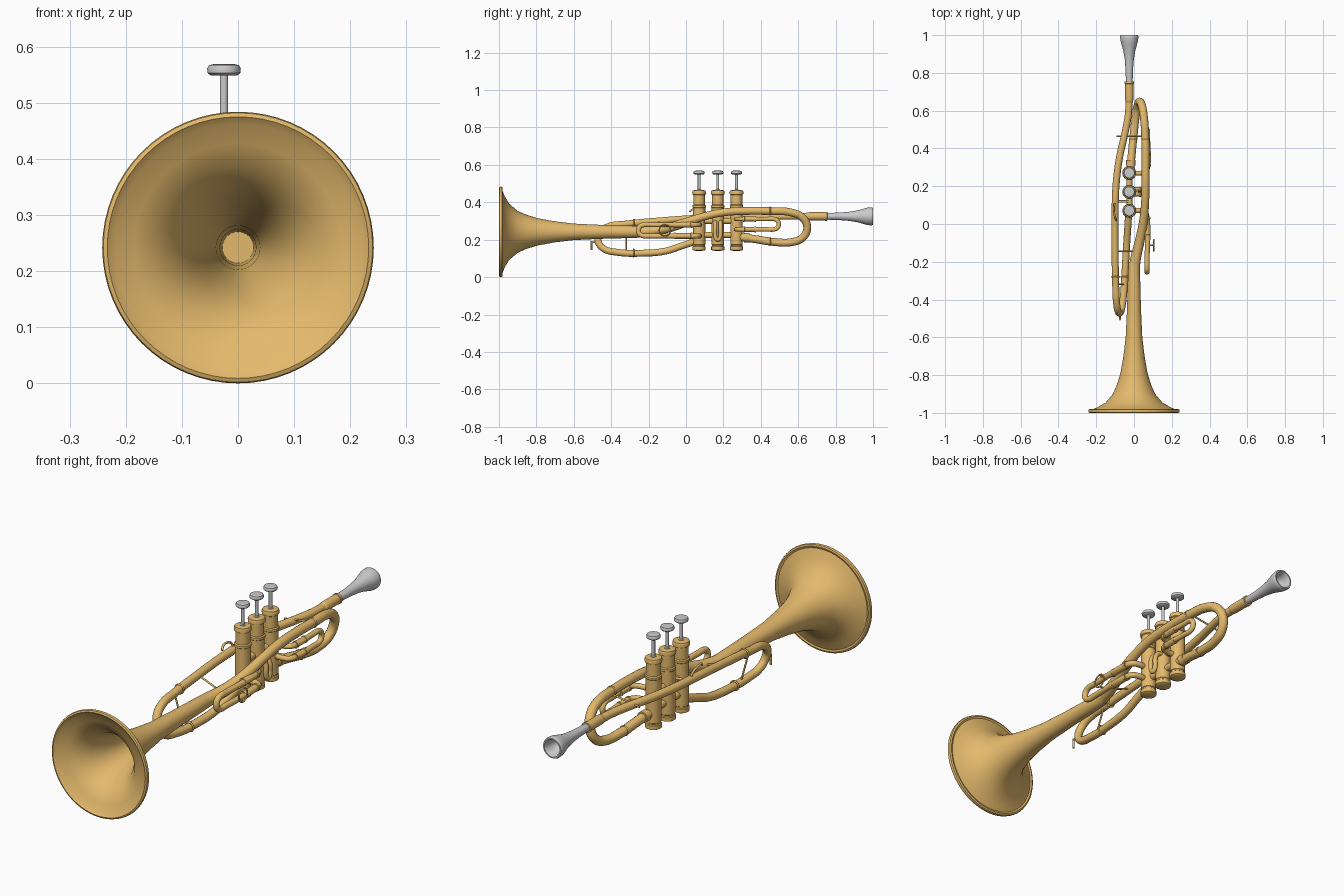
import bpy, bmesh, math
from mathutils import Vector

brass = bpy.data.materials.new("brass")
brass.diffuse_color = (0.78, 0.49, 0.15, 1)


def finish(ob, mat, angle=40):
    if mat:
        ob.data.materials.append(mat)
    bpy.ops.object.select_all(action='DESELECT')
    ob.select_set(True)
    bpy.context.view_layer.objects.active = ob
    if ob.type == 'CURVE':
        bpy.ops.object.convert(target='MESH')
    bpy.ops.object.shade_smooth_by_angle(angle=math.radians(angle))
    return ob


def lathe(name, profile, origin, axis, mat=brass, seg=32):
    """Revolve (radius, distance) pairs around the y or z axis."""
    bm = bmesh.new()
    rings = []
    for r, d in profile:
        ring = []
        for i in range(seg):
            a = 2 * math.pi * i / seg
            c, s = r * math.cos(a), r * math.sin(a)
            p = Vector((c, d, s)) if axis == 'y' else Vector((c, s, d))
            ring.append(bm.verts.new(p + Vector(origin)))
        rings.append(ring)
    for a, b in zip(rings, rings[1:]):
        for i in range(seg):
            j = (i + 1) % seg
            bm.faces.new((a[i], a[j], b[j], b[i]))
    bmesh.ops.remove_doubles(bm, verts=bm.verts, dist=1e-5)
    bmesh.ops.recalc_face_normals(bm, faces=bm.faces)
    me = bpy.data.meshes.new(name)
    bm.to_mesh(me)
    bm.free()
    ob = bpy.data.objects.new(name, me)
    bpy.context.collection.objects.link(ob)
    return finish(ob, mat)


def tube(name, pts, r, smooth=True, mat=brass):
    """Sweep a round pipe along points; a 4th value scales the radius."""
    cu = bpy.data.curves.new(name, 'CURVE')
    cu.dimensions = '3D'
    cu.bevel_depth, cu.bevel_resolution = r, 5
    cu.use_fill_caps, cu.resolution_u = True, 8
    sp = cu.splines.new('BEZIER')
    sp.bezier_points.add(len(pts) - 1)
    for b, p in zip(sp.bezier_points, pts):
        b.co = p[:3]
        b.radius = p[3] if len(p) > 3 else 1
    for b in sp.bezier_points:
        b.handle_left_type = b.handle_right_type = 'AUTO' if smooth else 'VECTOR'
    ob = bpy.data.objects.new(name, cu)
    bpy.context.collection.objects.link(ob)
    return finish(ob, mat)


def ring(name, loc, major, minor, rot=(0, 0, 0), mat=brass):
    bpy.ops.mesh.primitive_torus_add(location=loc, rotation=rot, major_radius=major,
                                     minor_radius=minor, major_segments=32, minor_segments=10)
    ob = bpy.context.object
    ob.name = name
    return finish(ob, mat)


# bell: flared thin shell with a rolled lip
outer = [(0.029, -0.2), (0.033, -0.3), (0.037, -0.45), (0.044, -0.6), (0.056, -0.7),
         (0.072, -0.79), (0.09, -0.85), (0.112, -0.9), (0.15, -0.945), (0.19, -0.969),
         (0.225, -0.983)]
lip = [(0.233, -0.98), (0.24, -0.983), (0.242, -0.99), (0.24, -0.997), (0.233, -1.0)]
inner = [(max(r - 0.005, 0.01), y - (0.006 if r > 0.14 else 0.002)) for r, y in reversed(outer)]
lathe("bell", outer + lip + inner, (0, 0, 0.242), 'y', seg=64)

# bell tail and rear bow, ending in the third valve
tube("bell_tail_pipe", [
    (0, -0.3, 0.242, 1.42), (0.006, -0.2, 0.246, 1.35), (0.028, -0.1, 0.262, 1.22),
    (0.048, 0, 0.293, 1.12), (0.058, 0.1, 0.325), (0.061, 0.2, 0.346), (0.061, 0.3, 0.353),
    (0.06, 0.45, 0.353), (0.053, 0.56, 0.346), (0.043, 0.623, 0.318), (0.03, 0.648, 0.265),
    (0.018, 0.625, 0.212), (0.009, 0.57, 0.188), (-0.002, 0.47, 0.188),
    (-0.012, 0.37, 0.203), (-0.02, 0.28, 0.215)], 0.021)
lathe("rear_bow_collar", [(0.018, 0), (0.025, 0), (0.025, 0.03), (0.018, 0.03)],
      (-0.017, 0.31, 0.211), 'y')

# lead pipe, front tuning bow and return into the first valve
tube("lead_pipe", [
    (-0.025, 0.68, 0.325), (-0.03, 0.58, 0.325), (-0.048, 0.48, 0.325), (-0.075, 0.36, 0.324),
    (-0.093, 0.23, 0.321), (-0.1, 0.08, 0.316), (-0.1, -0.15, 0.3), (-0.097, -0.32, 0.284),
    (-0.092, -0.42, 0.268), (-0.084, -0.463, 0.235), (-0.073, -0.47, 0.192),
    (-0.064, -0.44, 0.152), (-0.055, -0.37, 0.133), (-0.046, -0.23, 0.128),
    (-0.039, -0.11, 0.139), (-0.033, -0.02, 0.168), (-0.028, 0.06, 0.195)], 0.0185)
lathe("mouthpiece_receiver", [(0.015, 0.64), (0.02, 0.645), (0.022, 0.66), (0.022, 0.742),
                              (0.024, 0.744), (0.024, 0.755), (0.015, 0.756)],
      (-0.025, 0, 0.325), 'y')

# mouthpiece with hollow cup
lathe("mouthpiece", [
    (0, 0.73), (0.017, 0.73), (0.02, 0.82), (0.024, 0.87), (0.031, 0.915), (0.041, 0.95),
    (0.046, 0.968), (0.048, 0.985), (0.048, 0.994), (0.045, 1.0), (0.039, 1.0),
    (0.035, 0.993), (0.032, 0.97), (0.023, 0.945), (0.009, 0.93), (0.006, 0.9), (0, 0.9)],
    (-0.025, 0, 0.325), 'y', None)

# three valves: casing with caps, stem and button
VX = -0.025
casing = [(0, 0.14), (0.012, 0.14), (0.03, 0.143), (0.035, 0.146), (0.035, 0.163),
          (0.031, 0.166), (0.031, 0.172), (0.033, 0.174), (0.033, 0.37), (0.036, 0.373),
          (0.036, 0.383), (0.031, 0.387), (0.031, 0.44), (0.036, 0.443), (0.037, 0.455),
          (0.034, 0.463), (0.02, 0.466), (0, 0.466)]
button = [(0, 0.549), (0.024, 0.549), (0.029, 0.553), (0.03, 0.561), (0.027, 0.567),
          (0.018, 0.569), (0, 0.567)]
for i in range(3):
    y = 0.07 + 0.1 * i
    lathe(f"valve_casing_{i + 1}", casing, (VX, y, 0), 'z')
    lathe(f"valve_stem_{i + 1}", [(0, 0.46), (0.012, 0.46), (0.012, 0.468), (0.0075, 0.47),
                                  (0.0075, 0.552), (0, 0.552)], (VX, y, 0), 'z', None, 20)
    lathe(f"valve_button_{i + 1}", button, (VX, y, 0), 'z', None)

# short ports joining neighbouring valves
for i, y in enumerate((0.12, 0.22)):
    for z in (0.225, 0.3):
        tube(f"valve_port_{i + 1}", [(VX, y - 0.03, z), (VX, y + 0.03, z)], 0.016, False)


def slide(name, x, y0, y1, z, h, r, sleeve):
    """U-shaped slide: elbows at the valve (y0) and a round bow at y1."""
    s = 1 if y1 > y0 else -1
    k, e = h * 0.7071, y1 - s * (h + r)
    leg = [(VX + 0.02, y0), (x - 0.035, y0), (x - 0.01, y0 + s * 0.01), (x, y0 + s * 0.037)]
    pts = [(a, b, z + h) for a, b in leg] + [
        (x, e - s * 0.03, z + h), (x, e, z + h), (x, e + s * k, z + k), (x, e + s * h, z),
        (x, e + s * k, z - k), (x, e, z - h), (x, e - s * 0.03, z - h)] + [
        (a, b, z - h) for a, b in reversed(leg)]
    tube(name, pts, r)
    for dz in (h, -h):
        lathe(name + "_sleeve", [(r * 0.8, 0), (r + 0.004, 0), (r + 0.004, 0.008),
                                 (r + 0.002, 0.01), (r + 0.002, sleeve - 0.01),
                                 (r + 0.004, sleeve - 0.008), (r + 0.004, sleeve),
                                 (r * 0.8, sleeve)],
              (x, y0 + 0.035 if s > 0 else y0 - 0.035 - sleeve, z + dz), 'y', seg=24)


slide("front_slide", 0.069, 0.07, -0.268, 0.25, 0.03, 0.0135, 0.1)
slide("rear_slide", 0.074, 0.27, 0.508, 0.283, 0.028, 0.012, 0.07)

# small second-valve slide
tube("middle_slide", [(VX + 0.02, 0.156, 0.295), (0.015, 0.156, 0.29), (0.03, 0.156, 0.265),
                      (0.032, 0.156, 0.22), (0.032, 0.162, 0.205), (0.032, 0.17, 0.2),
                      (0.032, 0.178, 0.205), (0.032, 0.184, 0.22), (0.03, 0.184, 0.265),
                      (0.015, 0.184, 0.29), (VX + 0.02, 0.184, 0.295)], 0.011)

# finger ring on the front slide
ring("finger_ring", (0.105, -0.113, 0.25), 0.03, 0.0035, (0, math.pi / 2, 0))
for z in (0.222, 0.278):
    tube("finger_ring_post", [(0.069, -0.113, z), (0.105, -0.113, z)], 0.004, False)

# finger hook above the lead pipe
tube("finger_hook", [(-0.1, 0.11, 0.325), (-0.105, 0.1, 0.35), (-0.106, 0.07, 0.362),
                     (-0.1, 0.035, 0.362), (-0.094, 0.02, 0.35)], 0.005)

# thin braces between pipes
tube("rear_brace", [(-0.092, 0.465, 0.326), (0.058, 0.465, 0.35)], 0.004, False)
tube("front_brace", [(-0.1, -0.145, 0.3), (0.015, -0.145, 0.255)], 0.004, False)
tube("bow_brace", [(-0.095, -0.32, 0.284), (-0.052, -0.32, 0.13)], 0.004, False)
tube("valve_brace", [(-0.098, 0.12, 0.317), (VX, 0.12, 0.31)], 0.006, False)

# water key at the front bow
tube("water_key", [(-0.074, -0.47, 0.188), (-0.074, -0.503, 0.186)], 0.005, False)
tube("water_key_lever", [(-0.074, -0.505, 0.145), (-0.074, -0.505, 0.192)], 0.005, False)

# decorative collars on the pipes
for n, (x, y, z) in enumerate(((-0.0985, -0.28, 0.288), (-0.049, -0.28, 0.1285),
                               (0.06, 0.45, 0.353), (-0.004, 0.45, 0.19))):
    ring(f"pipe_collar_{n + 1}", (x, y, z), 0.02, 0.004, (math.pi / 2, 0, 0))
